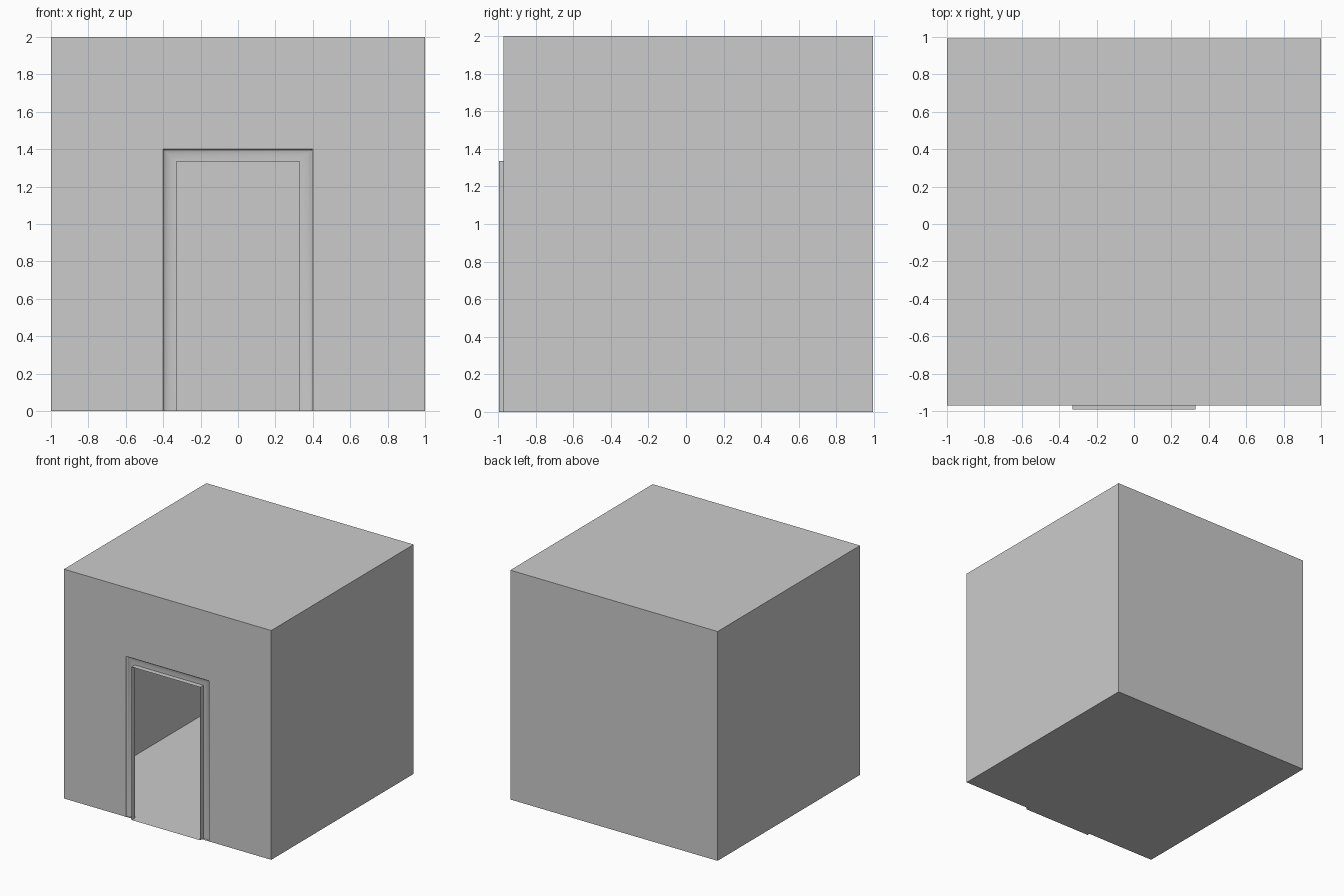
import bpy, math

if "Cube" in bpy.data.objects:
    bpy.data.objects.remove(bpy.data.objects["Cube"])

Y_RIM, Y_FRONT, Y_BACK = -0.993, -0.97, 0.993   # depth stations
COVE_DEPTH = 0.022
OPEN_W, OPEN_H = 0.33, 1.335                    # doorway half width, height
OUT_W, OUT_H = 0.40, 1.40                       # outer edge of the cove


def make(name, verts, faces):
    mesh = bpy.data.meshes.new(name)
    mesh.from_pydata(verts, [], faces)
    mesh.update()
    ob = bpy.data.objects.new(name, mesh)
    bpy.context.collection.objects.link(ob)
    return ob


def arch(w, h, y):
    """Door-shaped path: up the left side, across, down the right side."""
    return [(-w, y, 0), (-w, y, h), (w, y, h), (w, y, 0)]


def sweep(name, sections):
    """Join successive door-shaped paths with quads."""
    verts = [p for s in sections for p in arch(*s)]
    faces = []
    for i in range(len(sections) - 1):
        for j in range(3):
            a, b = i * 4 + j, i * 4 + j + 4
            faces.append((a, b, b + 1, a + 1)[::-1])
    return make(name, verts, faces)


# Room: open thin-walled box without its front
box = [(x, y, z) for z in (0, 2) for y in (Y_FRONT, Y_BACK) for x in (-1, 1)]
make("room_shell", box, [(0, 2, 3, 1), (4, 5, 7, 6), (0, 4, 6, 2),
                         (1, 3, 7, 5), (2, 6, 7, 3)])

# Front wall around the doorway recess
sweep("front_wall", [(1, 2, Y_FRONT), (OUT_W, OUT_H, Y_FRONT)])

# Concave cove sinking from the wall to the door frame
steps = 8
cove = []
for i in range(steps + 1):
    t = math.pi / 2 * i / steps
    cove.append((OPEN_W + (OUT_W - OPEN_W) * math.cos(t),
                 OPEN_H + (OUT_H - OPEN_H) * math.cos(t),
                 Y_FRONT + COVE_DEPTH * math.sin(t)))
cove_ob = sweep("door_cove", cove)
bpy.context.view_layer.objects.active = cove_ob
cove_ob.select_set(True)
bpy.ops.object.shade_smooth_by_angle(angle=math.radians(35))

# Thin frame projecting forward out of the cove
sweep("door_frame", [(OPEN_W, OPEN_H, Y_FRONT + COVE_DEPTH),
                     (OPEN_W, OPEN_H, Y_RIM)])

# Threshold carrying the floor out to the frame
make("threshold", [(-OPEN_W, Y_RIM, 0), (OPEN_W, Y_RIM, 0),
                   (OPEN_W, Y_FRONT, 0), (-OPEN_W, Y_FRONT, 0)], [(3, 2, 1, 0)])
